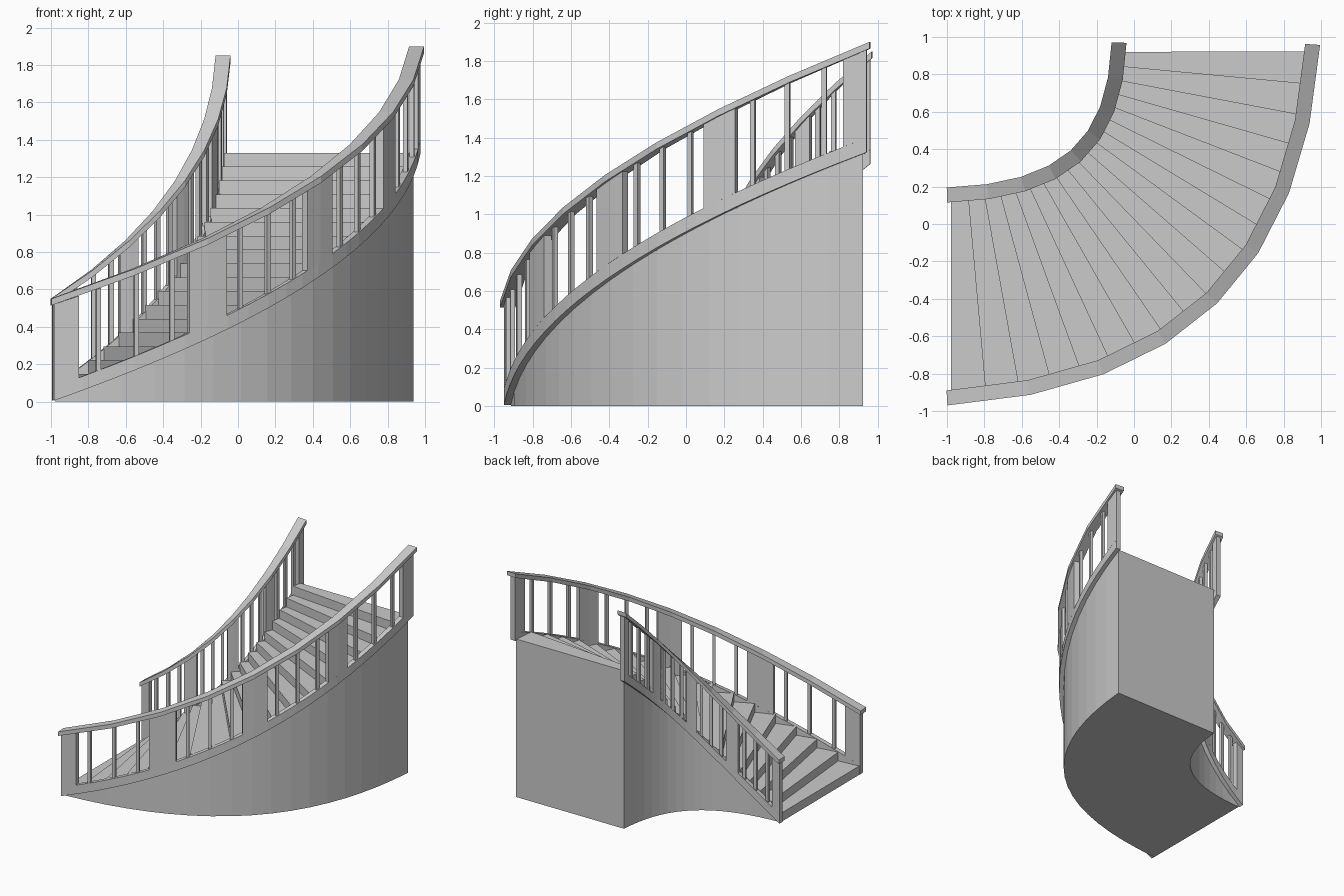
import bpy, bmesh, math
from mathutils import Vector

if "Cube" in bpy.data.objects:
    bpy.data.objects.remove(bpy.data.objects["Cube"])

# Plan curves of the two balustrades (cubic Bezier control points)
OUTER = [Vector(p) for p in ((-1, -.93), (.25, -.85), (.875, -.215), (.955, .96))]
INNER = [Vector(p) for p in ((-1, .155), (-.37, .175), (-.10, .42), (-.08, .97))]
STEPS, TOP = 18, 1.33


def point(c, t):
    u = 1 - t
    return c[0]*u**3 + c[1]*3*u*u*t + c[2]*3*u*t*t + c[3]*t**3


def normal(c, t):
    u = 1 - t
    d = (c[1]-c[0])*u*u + (c[2]-c[1])*2*u*t + (c[3]-c[2])*t*t
    d.normalize()
    return Vector((d.y, -d.x))


def finish(name, bm):
    bmesh.ops.remove_doubles(bm, verts=bm.verts, dist=1e-5)
    bmesh.ops.recalc_face_normals(bm, faces=bm.faces)
    me = bpy.data.meshes.new(name)
    bm.to_mesh(me)
    bm.free()
    ob = bpy.data.objects.new(name, me)
    bpy.context.collection.objects.link(ob)


def sweep(bm, c, t0, t1, n, width, low, high):
    """Rectangular section following curve c, with heights low(t)..high(t)."""
    rings = []
    for i in range(n + 1):
        t = t0 + (t1 - t0) * i / n
        p, o = point(c, t), normal(c, t) * width / 2
        lo, hi = low(t), high(t)
        rings.append([bm.verts.new((*q, z)) for q, z in
                      ((p - o, lo), (p + o, lo), (p + o, hi), (p - o, hi))])
    for a, b in zip(rings, rings[1:]):
        for k in range(4):
            m = (k + 1) % 4
            bm.faces.new((a[k], a[m], b[m], b[k]))
    bm.faces.new(rings[0])
    bm.faces.new(rings[-1])


# Solid curved staircase standing on the floor
bm = bmesh.new()


def edge(c, i, t0, t1, shift):
    s = i / STEPS
    s -= .01 * math.sin(2 * math.pi * s)
    t = t0 + (t1 - t0) * s
    return point(c, t) + normal(c, t) * shift


outer = [edge(OUTER, i, .006, .989, -.015) for i in range(STEPS + 1)]
inner = [edge(INNER, i, .011, .970, .015) for i in range(STEPS + 1)]


def face(*pts):
    bm.faces.new([bm.verts.new((*p, z)) for p, z in pts])


for i in range(STEPS):
    z0, z1 = TOP * i / STEPS, TOP * (i + 1) / STEPS
    a, b, c, d = outer[i], outer[i+1], inner[i+1], inner[i]
    face((a, z1), (b, z1), (c, z1), (d, z1))      # tread
    face((a, z0), (a, z1), (d, z1), (d, z0))      # riser
    face((a, 0), (b, 0), (c, 0), (d, 0))          # underside
    for p, q in ((a, b), (d, c)):                 # side walls
        pts = [(p, 0), (q, 0), (q, z1), (p, z1)]
        if i:
            pts.append((p, z0))
        face(*pts)
face((outer[-1], 0), (outer[-1], TOP), (inner[-1], TOP), (inner[-1], 0))
finish("stair_body", bm)

# Balustrades: stringer, piers, balusters and handrail on each side
OPENINGS = [(.04, .22), (.29, .47), (.54, .72), (.78, .96)]
for side, c, base_end, rail_end in (("outer", OUTER, 1.33, 1.90),
                                    ("inner", INNER, 1.27, 1.85)):
    base = lambda t: base_end * t
    curb = lambda t: base_end * t + .075
    rail = lambda t: .55 + (rail_end - .55) * t - .08 * t * (1 - t)
    under = lambda t: rail(t) - .035

    bm = bmesh.new()
    sweep(bm, c, .004, .995, 24, .042, base, curb)
    finish(side + "_stringer", bm)

    bm = bmesh.new()
    cuts = [.004] + [t for o in OPENINGS for t in o] + [.995]
    for t0, t1 in zip(cuts[::2], cuts[1::2]):
        sweep(bm, c, t0, t1, 2, .042, curb, under)
    finish(side + "_piers", bm)

    bm = bmesh.new()
    for t0, t1 in OPENINGS:
        for f in (1/6, 1/2, 5/6):
            t = t0 + (t1 - t0) * f
            speed = (point(c, t + .01) - point(c, t - .01)).length / .02
            h = .0125 / speed
            sweep(bm, c, t - h, t + h, 1, .025, curb, under)
    finish(side + "_balusters", bm)

    bm = bmesh.new()
    sweep(bm, c, 0, 1, 8, .08, under, rail)
    finish(side + "_handrail", bm)
